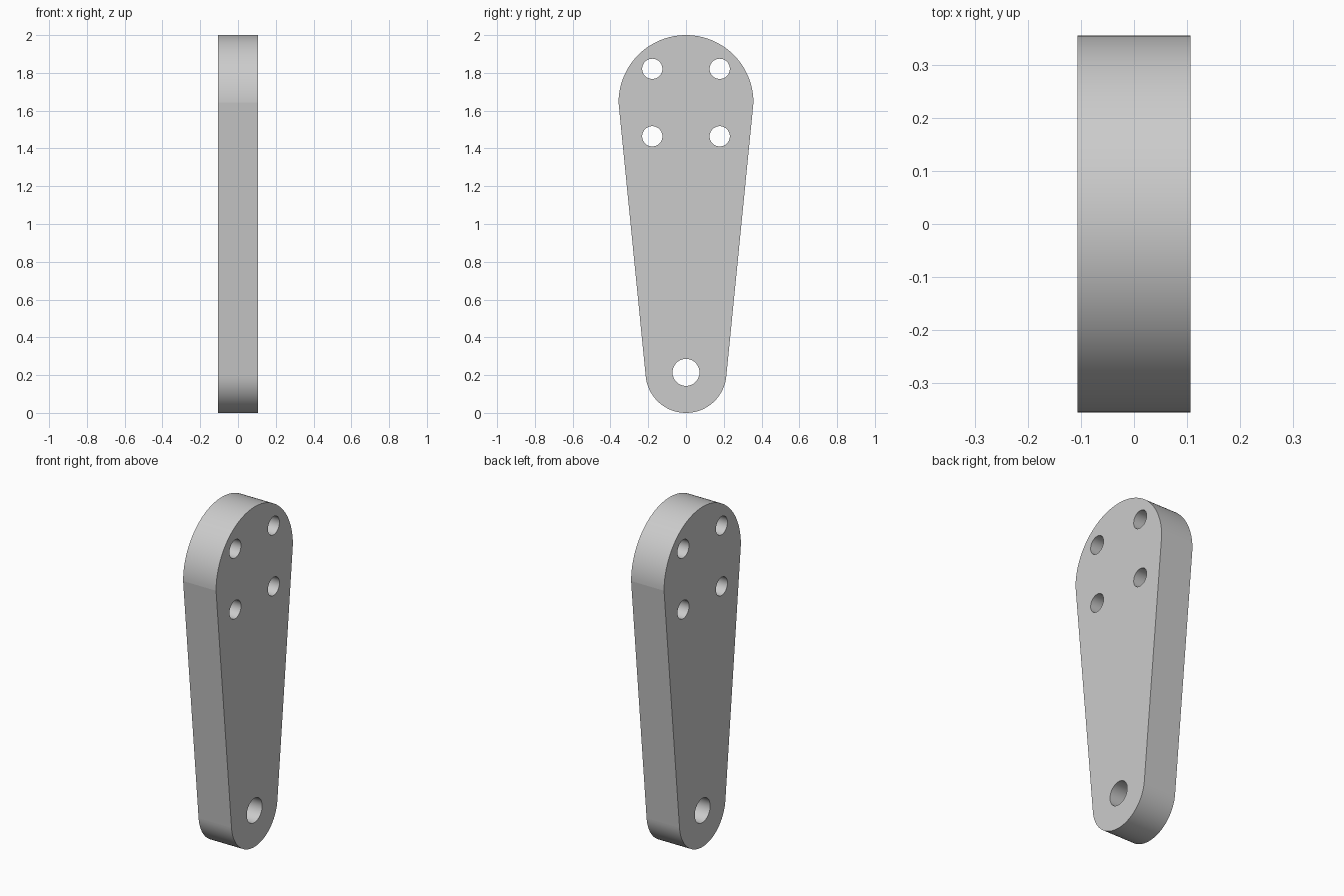
import bpy, bmesh
from math import sin, cos, pi, asin, radians
from mathutils import Vector

cube = bpy.data.objects.get("Cube")
if cube:
    bpy.data.objects.remove(cube, do_unlink=True)

UNIT = 2 / 28                      # plate is 28 units tall
HALF = 1.5 * UNIT                  # half thickness
BIG, SMALL, SPAN = 5 * UNIT, 3 * UNIT, 20 * UNIT
LOW_Z = SMALL
HIGH_Z = LOW_Z + SPAN
TILT = asin((BIG - SMALL) / SPAN)  # lean of the straight sides


def arc(y, z, r, start, end, n):
    """Points along an arc in the plate's plane, on its -x side."""
    return [Vector((-HALF, y + r * cos(a), z + r * sin(a)))
            for a in (start + (end - start) * i / n for i in range(n + 1))]


def loop(bm, points):
    """Closed ring of edges."""
    verts = [bm.verts.new(p) for p in points]
    return [bm.edges.new((v, verts[i - 1])) for i, v in enumerate(verts)]


def hole(y, z, r):
    return arc(y, z, r, 0, 2 * pi, 48)[:-1]


bm = bmesh.new()

# Tapered outline with a round top and bottom
top = arc(0, HIGH_Z, BIG, 0, pi, 64)
bottom = arc(0, LOW_Z, SMALL, pi + TILT, 2 * pi - TILT, 56)
edges = loop(bm, top + bottom)

# Pivot hole and four mounting holes
edges += loop(bm, hole(0, LOW_Z, UNIT))
for sy in (-1, 1):
    for sz in (-1, 1):
        edges += loop(bm, hole(sy * 2.5 * UNIT, HIGH_Z + sz * 2.5 * UNIT, 0.75 * UNIT))

# Fill the face around the holes and give it thickness
bmesh.ops.triangle_fill(bm, edges=edges, use_beauty=True)
ext = bmesh.ops.extrude_face_region(bm, geom=bm.faces[:], use_keep_orig=True)
new_verts = [g for g in ext["geom"] if isinstance(g, bmesh.types.BMVert)]
bmesh.ops.translate(bm, verts=new_verts, vec=(2 * HALF, 0, 0))
bmesh.ops.recalc_face_normals(bm, faces=bm.faces[:])

mesh = bpy.data.meshes.new("lever_plate")
bm.to_mesh(mesh)
bm.free()
plate = bpy.data.objects.new("lever_plate", mesh)
bpy.context.collection.objects.link(plate)

# Plain grey
grey = bpy.data.materials.new("grey")
grey.use_nodes = True
colour = (0.6, 0.6, 0.6, 1)
grey.diffuse_color = colour
grey.node_tree.nodes["Principled BSDF"].inputs["Base Color"].default_value = colour
mesh.materials.append(grey)

# Smooth round walls, crisp rims
bpy.context.view_layer.objects.active = plate
plate.select_set(True)
bpy.ops.object.shade_smooth_by_angle(angle=radians(30))

# Keep the straight sides flat where they meet the arcs
corners = [top[0], top[-1], bottom[0], bottom[-1]]
for e in mesh.edges:
    a, b = (mesh.vertices[i].co for i in e.vertices)
    if abs(a.x - b.x) > HALF and any((a.yz - c.yz).length < 1e-4 for c in corners):
        e.use_edge_sharp = True
